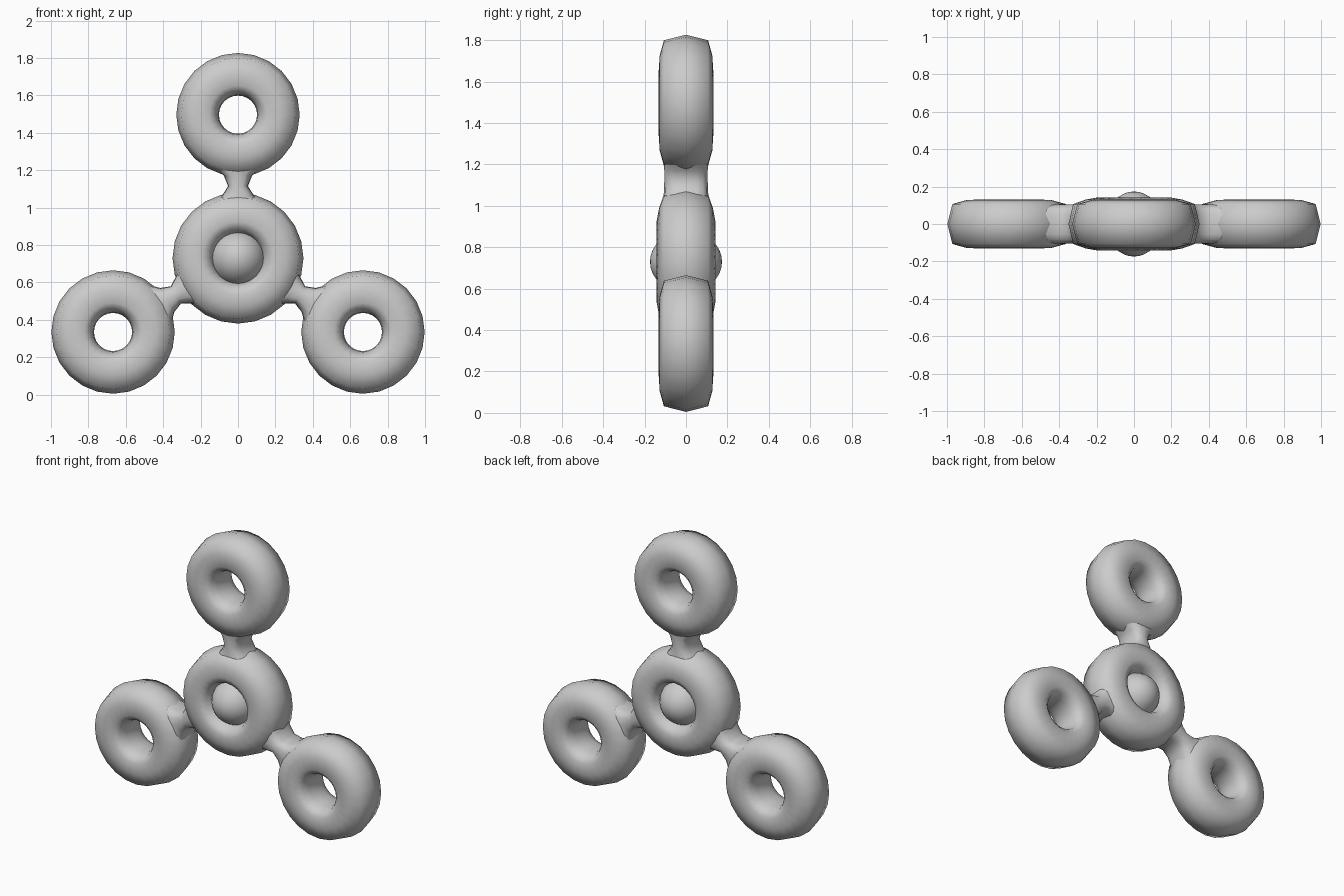
import bpy, bmesh
from math import sin, cos, pi, atan2, hypot

if "Cube" in bpy.data.objects:
    bpy.data.objects.remove(bpy.data.objects["Cube"])

HUB = (0.0, 0.73)
LOBES = {"top": (0.0, 1.497), "left": (-0.668, 0.335), "right": (0.668, 0.335)}


def make_object(name, loops, close, caps=False):
    """Skin a list of equal-length closed loops into a smooth mesh."""
    bm = bmesh.new()
    rows = [[bm.verts.new(p) for p in loop] for loop in loops]
    n = len(rows[0])
    last = len(rows) if close else len(rows) - 1
    for i in range(last):
        a, b = rows[i], rows[(i + 1) % len(rows)]
        for j in range(n):
            k = (j + 1) % n
            bm.faces.new((a[j], a[k], b[k], b[j]))
    if caps:
        bm.faces.new(rows[0])
        bm.faces.new(rows[-1])
    bmesh.ops.recalc_face_normals(bm, faces=bm.faces)
    for f in bm.faces:
        f.smooth = True
    mesh = bpy.data.meshes.new(name)
    bm.to_mesh(mesh)
    bm.free()
    obj = bpy.data.objects.new(name, mesh)
    bpy.context.collection.objects.link(obj)
    return obj


def ring(name, centre, half_profile, segments=24):
    """Revolve a (radius, depth) half profile, mirrored front to back."""
    section = half_profile + [(r, -y) for r, y in half_profile[-2:0:-1]]
    loops = []
    for i in range(segments):
        a = 2 * pi * i / segments + pi / 2
        loops.append([(centre[0] + r * cos(a), y, centre[1] + r * sin(a))
                      for r, y in section])
    return make_object(name, loops, True)


def neck(name, end):
    """Waisted arm running from the hub to one outer ring."""
    dx, dz = end[0] - HUB[0], end[1] - HUB[1]
    length = hypot(dx, dz)
    dx, dz = dx / length, dz / length
    stations = [(0.26, 0.15, 0.113), (0.30, 0.115, 0.11), (0.335, 0.085, 0.107),
                (0.385, 0.053, 0.105), (0.44, 0.075, 0.105),
                (0.475, 0.11, 0.106), (0.52, 0.15, 0.11)]
    loops = []
    for d, w, h in stations:
        loop = []
        for i in range(16):
            a = 2 * pi * i / 16
            c, s = cos(a), sin(a)
            # rounded-box cross-section
            u = w * abs(c) ** 0.7 * (1 if c > 0 else -1)
            y = h * abs(s) ** 0.7 * (1 if s > 0 else -1)
            loop.append((HUB[0] + dx * d - dz * u, y, HUB[1] + dz * d + dx * u))
        loops.append(loop)
    return make_object(name, loops, False, True)


# Central hub ring
ring("hub_ring", HUB, [(0.125, 0), (0.135, 0.07), (0.155, 0.12), (0.195, 0.142),
                       (0.26, 0.13), (0.325, 0.107), (0.35, 0)])

# Outer rings and their arms
for side, centre in LOBES.items():
    ring(side + "_ring", centre, [(0.102, 0), (0.107, 0.06), (0.122, 0.105),
                                  (0.155, 0.132), (0.23, 0.127), (0.303, 0.107), (0.33, 0)])
    neck(side + "_arm", centre)

# Flattened bearing ball in the hub
bpy.ops.mesh.primitive_uv_sphere_add(segments=32, ring_count=16, radius=1,
                                     location=(0, 0, HUB[1]), rotation=(pi / 2, 0, 0))
ball = bpy.context.object
ball.name = "centre_ball"
ball.scale = (0.15, 0.15, 0.174)
bpy.ops.object.shade_smooth()
